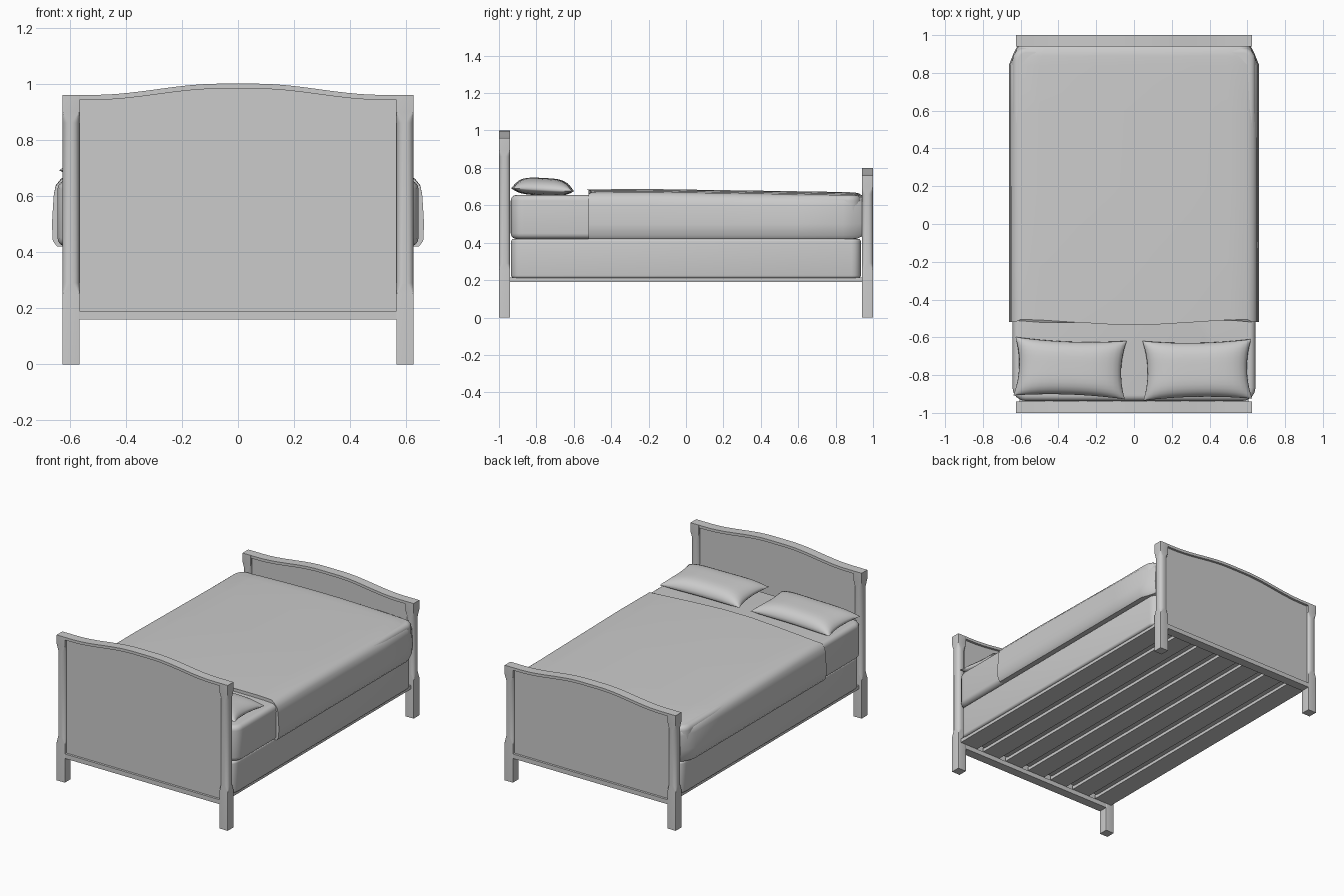
import bpy, bmesh, math
from mathutils import Matrix, Vector

cube = bpy.data.objects.get("Cube")
if cube:
    bpy.data.objects.remove(cube, do_unlink=True)

grey = bpy.data.materials.new("plain_grey")
grey.use_nodes = True
grey.diffuse_color = (0.6, 0.6, 0.6, 1)
grey.node_tree.nodes["Principled BSDF"].inputs["Base Color"].default_value = (0.6, 0.6, 0.6, 1)


def finish(bm, name, smooth=None):
    """Turn a bmesh into a named object, optionally smooth shaded."""
    bmesh.ops.recalc_face_normals(bm, faces=bm.faces)
    mesh = bpy.data.meshes.new(name)
    bm.to_mesh(mesh)
    bm.free()
    mesh.materials.append(grey)
    obj = bpy.data.objects.new(name, mesh)
    bpy.context.collection.objects.link(obj)
    if smooth:
        bpy.ops.object.select_all(action='DESELECT')
        obj.select_set(True)
        bpy.context.view_layer.objects.active = obj
        bpy.ops.object.shade_smooth_by_angle(angle=math.radians(smooth))
    return obj


def box(name, x0, x1, y0, y1, z0, z1):
    bm = bmesh.new()
    size = Matrix.Diagonal((x1 - x0, y1 - y0, z1 - z0, 1))
    centre = Matrix.Translation(((x0 + x1) / 2, (y0 + y1) / 2, (z0 + z1) / 2))
    bmesh.ops.create_cube(bm, size=1, matrix=centre @ size)
    return finish(bm, name)


def loft(name, rings, smooth=None):
    """Skin equal-length rings of points and cap both ends."""
    bm = bmesh.new()
    loops = [[bm.verts.new(p) for p in ring] for ring in rings]
    n = len(loops[0])
    for a, b in zip(loops, loops[1:]):
        for i in range(n):
            j = (i + 1) % n
            bm.faces.new((a[i], a[j], b[j], b[i]))
    bm.faces.new(loops[0])
    bm.faces.new(loops[-1])
    return finish(bm, name, smooth)


def rounded_rect(hx, hy, r, steps=4):
    """Corner-rounded rectangle outline around the origin."""
    pts = []
    for k, (sx, sy) in enumerate(((1, 1), (-1, 1), (-1, -1), (1, -1))):
        for i in range(steps + 1):
            a = math.pi / 2 * (k + i / steps)
            pts.append((sx * (hx - r) + r * math.cos(a), sy * (hy - r) + r * math.sin(a)))
    return pts


def cushion(name, hx, hy, z0, z1, corner, edge):
    """Block with rounded vertical corners and rolled top and bottom edges."""
    rings = []
    for zc, start in ((z0 + edge, -90), (z1 - edge, 0)):
        for i in range(5):
            a = math.radians(start + 22.5 * i)
            inset = edge * (1 - math.cos(a))
            z = zc + edge * math.sin(a)
            rings.append([(x, y, z) for x, y in
                          rounded_rect(hx - inset, hy - inset, max(corner - inset, 0.005))])
    return loft(name, rings, 40)


def crest(x):
    """Height of the curved top rail above its ends."""
    t = min(max((abs(x) - 0.06) / 0.46, 0), 1)
    return 0.04 * (0.5 + 0.5 * math.cos(math.pi * t))


HALF, POST = 0.625, 0.06


def end_board(name, y, top):
    """Posts, curved rail, recessed panel and bottom rail of one bed end."""
    inner = HALF - POST
    for side, label in ((-1, "right"), (1, "left")):
        cx = side * (HALF - POST / 2)
        rings = []
        for z, r in ((0, 0.001), (0.25, 0.001), (0.29, 0.024),
                     (top - 0.1, 0.024), (top - 0.06, 0.001), (top, 0.001)):
            rings.append([(cx + px, y + py, z) for px, py in
                          rounded_rect(POST / 2, POST / 2, r)])
        loft(f"{name}_{label}_post", rings, 25)
    xs = [inner * (i / 16 - 1) for i in range(33)]
    h = POST / 2
    loft(f"{name}_top_rail",
         [[(x, y + dy, top + crest(x) + dz) for dy, dz in
           ((-h, -0.018), (h, -0.018), (h, 0), (-h, 0))] for x in xs], 30)
    loft(f"{name}_panel",
         [[(x, y + dy, z) for dy, z in
           ((-0.015, 0.18), (0.015, 0.18),
            (0.015, top + crest(x) - 0.01), (-0.015, top + crest(x) - 0.01))] for x in xs], 30)
    box(f"{name}_bottom_rail", -inner, inner, y - h, y + h, 0.16, 0.19)


end_board("headboard", -0.97, 0.96)
end_board("footboard", 0.97, 0.76)

# Lengthwise slats under the bed base
for i in range(7):
    x = -0.54 + 0.18 * i
    box(f"slat_{i + 1}", x - 0.065, x + 0.065, -0.94, 0.94, 0.19, 0.215)

# Bed base and mattress
cushion("bed_base", 0.62, 0.935, 0.21, 0.42, 0.05, 0.015)
cushion("mattress", 0.643, 0.937, 0.42, 0.655, 0.07, 0.03)

# Blanket: a draped section carried along the bed, tapering at the foot
half_section = [(0.645, 0.42), (0.66, 0.44), (0.663, 0.5), (0.657, 0.6), (0.65, 0.635),
                (0.63, 0.66), (0.6, 0.669), (0.5, 0.675), (0.3, 0.681), (0.1, 0.685)]
section = half_section + [(-x, z) for x, z in reversed(half_section)]
rings = []
for y, sx, sz, lift in ((-0.52, 1, 1, 0), (-0.2, 1, 1, 0.002), (0.2, 1, 1, -0.004),
                        (0.6, 1, 1, -0.01), (0.84, 1, 1, -0.014), (0.89, 0.97, 0.995, -0.015),
                        (0.92, 0.95, 0.97, -0.015), (0.94, 0.932, 0.89, -0.015)):
    ring = []
    for x, z in section:
        wave = -0.015 * math.cos(x * 5) if y < -0.5 and z > 0.66 else 0
        ring.append((x * sx, y + wave, 0.54 + (z - 0.54) * sz + (lift if z > 0.6 else 0)))
    rings.append(ring)
loft("blanket", rings, 40)


def pillow(name, cx, cy, hx, hy, turn):
    """Puffy pillow with pinched sides and pointed corners."""
    n = 16
    bm = bmesh.new()
    for up in (1, -1):
        grid = []
        for i in range(n + 1):
            u = -math.cos(math.pi * i / n)
            row = []
            for j in range(n + 1):
                v = -math.cos(math.pi * j / n)
                puff = max((1 - u ** 4) * (1 - v ** 4), 0) ** 0.55
                x = u * (hx - 0.025 * (1 - v * v))
                y = v * (hy - 0.015 * (1 - u * u))
                z = puff * (0.063 if up > 0 else -0.03)
                row.append(bm.verts.new((x, y, z)))
            grid.append(row)
        for i in range(n):
            for j in range(n):
                bm.faces.new((grid[i][j], grid[i + 1][j], grid[i + 1][j + 1], grid[i][j + 1]))
    bmesh.ops.remove_doubles(bm, verts=bm.verts, dist=0.0005)
    place = Matrix.Translation((cx, cy, 0.683)) @ Matrix.Rotation(math.radians(turn), 4, 'Z')
    bm.transform(place @ Matrix.Rotation(math.radians(-3), 4, 'X'))
    finish(bm, name, 60)


pillow("right_pillow", -0.338, -0.763, 0.295, 0.155, -2)
pillow("left_pillow", 0.335, -0.772, 0.288, 0.158, 1)
